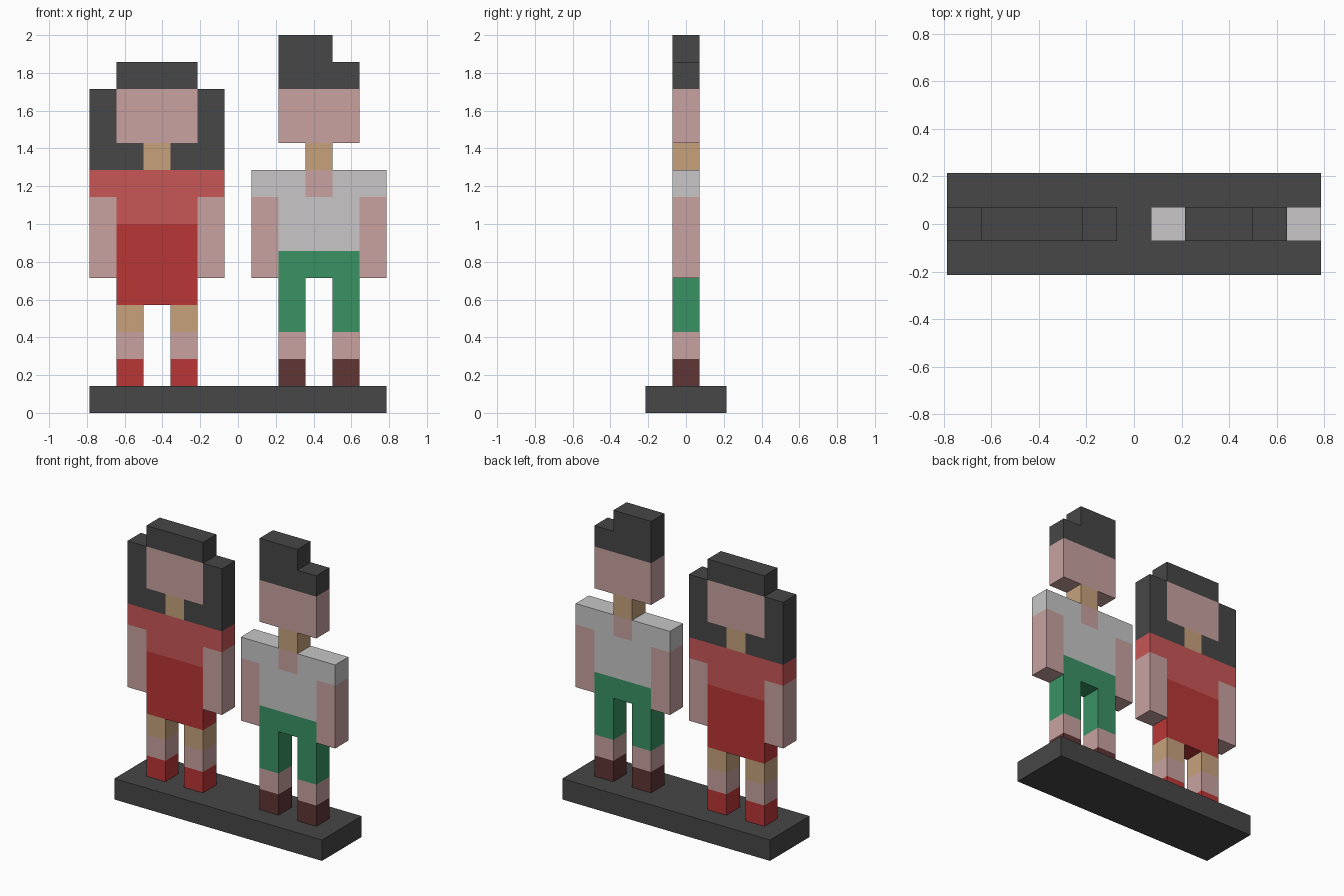
import bpy, bmesh

cube = bpy.data.objects.get("Cube")
if cube:
    bpy.data.objects.remove(cube, do_unlink=True)

U = 1 / 7  # one block


def linear(c):
    c /= 255
    return c / 12.92 if c <= 0.04045 else ((c + 0.055) / 1.055) ** 2.4


def material(name, r, g, b):
    m = bpy.data.materials.new(name)
    m.use_nodes = True
    col = (linear(r), linear(g), linear(b), 1)
    m.diffuse_color = col
    bsdf = next(n for n in m.node_tree.nodes if n.type == 'BSDF_PRINCIPLED')
    bsdf.inputs["Base Color"].default_value = col
    bsdf.inputs["Roughness"].default_value = 0.8
    return m


CHARCOAL = material("charcoal", 71, 71, 71)
SKIN = material("skin pink", 200, 162, 160)
TAN = material("shaded skin tan", 199, 162, 124)
RED = material("dress red", 186, 54, 54)
CORAL = material("top coral red", 201, 86, 86)
WHITE = material("shirt light grey", 200, 198, 199)
GREEN = material("shorts green", 57, 146, 100)
BROWN = material("shoe brown", 96, 54, 54)


def prism(name, outline, mat, depth=1):
    """Front outline (x, z) in blocks, extruded along y."""
    bm = bmesh.new()
    face = bm.faces.new([bm.verts.new((x * U, -depth * U / 2, z * U)) for x, z in outline])
    ext = bmesh.ops.extrude_face_region(bm, geom=[face])
    verts = [v for v in ext["geom"] if isinstance(v, bmesh.types.BMVert)]
    bmesh.ops.translate(bm, verts=verts, vec=(0, depth * U, 0))
    bmesh.ops.recalc_face_normals(bm, faces=bm.faces[:])
    mesh = bpy.data.meshes.new(name)
    bm.to_mesh(mesh)
    bm.free()
    mesh.materials.append(mat)
    ob = bpy.data.objects.new(name, mesh)
    bpy.context.collection.objects.link(ob)
    return ob


def block(name, cx, width, z0, z1, mat, depth=1):
    a, b = cx - width / 2, cx + width / 2
    return prism(name, [(a, z0), (b, z0), (b, z1), (a, z1)], mat, depth)


def symmetric(name, cx, half, mat):
    """Outline given for the +x half, from bottom centre to top centre."""
    pts = [(cx + x, z) for x, z in half] + [(cx - x, z) for x, z in reversed(half) if x > 0]
    return prism(name, pts, mat)


# Base plate
block("base", 0, 11, 0, 1, CHARCOAL, depth=3)

# Parts both figures share
for who, cx, shoe in (("woman", -3, RED), ("man", 3, BROWN)):
    for side, s in (("left", 1), ("right", -1)):
        block(f"{who}_{side}_shoe", cx + s, 1, 1, 2, shoe)
        block(f"{who}_{side}_shin", cx + s, 1, 2, 3, SKIN)
        block(f"{who}_{side}_arm", cx + 2 * s, 1, 5, 8, SKIN)
    block(f"{who}_neck", cx, 1, 9, 10, TAN)
    block(f"{who}_head", cx, 3, 10, 12, SKIN)

# Woman: knees, dress, top and long hair
for side, s in (("left", 1), ("right", -1)):
    block(f"woman_{side}_knee", -3 + s, 1, 3, 4, TAN)
    a, b, c = -3 + s * 0.5, -3 + s * 1.5, -3 + s * 2.5
    prism(f"woman_{side}_hair", [(a, 9), (c, 9), (c, 12), (b, 12), (b, 10), (a, 10)], CHARCOAL)
block("woman_skirt", -3, 3, 4, 7, RED)
symmetric("woman_top", -3, [(1.5, 7), (1.5, 8), (2.5, 8), (2.5, 9)], CORAL)
block("woman_hair_top", -3, 3, 12, 13, CHARCOAL)

# Man: shorts, shirt with open collar, swept hair
symmetric("man_shorts", 3, [(0.5, 5), (0.5, 3), (1.5, 3), (1.5, 6)], GREEN)
symmetric("man_shirt", 3, [(1.5, 6), (1.5, 8), (2.5, 8), (2.5, 9), (0.5, 9), (0.5, 8)], WHITE)
block("man_collar_skin", 3, 1, 8, 9, SKIN)
prism("man_hair", [(1.5, 12), (4.5, 12), (4.5, 13), (3.5, 13), (3.5, 14), (1.5, 14)], CHARCOAL)
